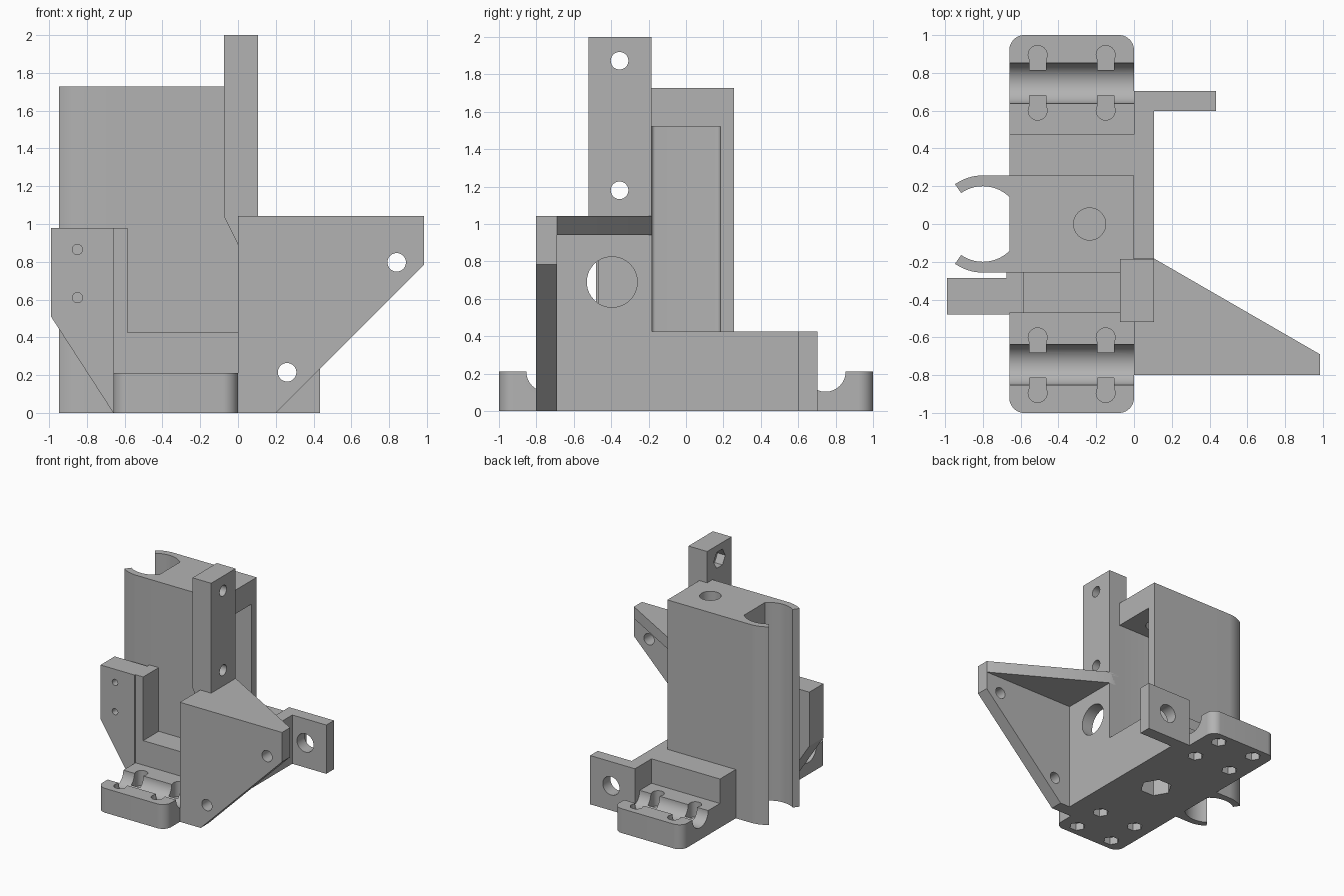
import bpy, bmesh
from math import sin, cos, radians, pi
from mathutils import Vector

cube = bpy.data.objects.get("Cube")
if cube:
    bpy.data.objects.remove(cube, do_unlink=True)

grey = bpy.data.materials.new("plain_grey")
grey.use_nodes = True
colour = (0.45, 0.45, 0.45, 1)
grey.diffuse_color = colour
grey.node_tree.nodes["Principled BSDF"].inputs["Base Color"].default_value = colour


def arc(cx, cy, r, a0, a1, n=16):
    return [(cx + r * cos(radians(a0 + (a1 - a0) * i / n)),
             cy + r * sin(radians(a0 + (a1 - a0) * i / n))) for i in range(n + 1)]


def disc(cx, cy, r, n=40):
    return arc(cx, cy, r, 0, 360, n)[:-1]


def rect(a0, a1, b0, b1):
    return [(a0, b0), (a1, b0), (a1, b1), (a0, b1)]


def prism(name, axis, pts, lo, hi):
    """Extrude a flat outline along an axis between lo and hi."""
    place = {"x": lambda a, b, h: Vector((h, a, b)),
             "y": lambda a, b, h: Vector((a, h, b)),
             "z": lambda a, b, h: Vector((a, b, h))}[axis]
    bm = bmesh.new()
    low = [bm.verts.new(place(a, b, lo)) for a, b in pts]
    high = [bm.verts.new(place(a, b, hi)) for a, b in pts]
    bm.faces.new(low)
    bm.faces.new(high)
    for i in range(len(pts)):
        j = (i + 1) % len(pts)
        bm.faces.new((low[i], low[j], high[j], high[i]))
    bmesh.ops.recalc_face_normals(bm, faces=bm.faces)
    mesh = bpy.data.meshes.new(name)
    bm.to_mesh(mesh)
    bm.free()
    mesh.materials.append(grey)
    obj = bpy.data.objects.new(name, mesh)
    bpy.context.scene.collection.objects.link(obj)
    return obj


def activate(obj):
    bpy.ops.object.select_all(action="DESELECT")
    obj.select_set(True)
    bpy.context.view_layer.objects.active = obj


def cut(obj, axis, pts, lo, hi):
    """Remove a prism from a part."""
    tool = prism("cutter", axis, pts, lo, hi)
    tool.hide_render = True
    activate(obj)
    mod = obj.modifiers.new("cut", "BOOLEAN")
    mod.operation = "DIFFERENCE"
    mod.solver = "EXACT"
    mod.object = tool
    bpy.ops.object.modifier_apply(modifier=mod.name)
    bpy.data.objects.remove(tool, do_unlink=True)


parts = []

# Base plate with rounded corners
r = 0.08
outline = (arc(-r, 1 - r, r, 0, 90) + arc(-0.66 + r, 1 - r, r, 90, 180)
           + arc(-0.66 + r, -1 + r, r, 180, 270) + arc(-r, -1 + r, r, 270, 360))
base = prism("base_plate", "z", outline, 0, 0.212)
parts.append(base)

# Rod grooves, bolt holes, slots and nut pockets at both ends
for s in (-1, 1):
    cut(base, "x", disc(s * 0.745, 0.212, 0.108, 48), -0.8, 0.2)
    for x in (-0.51, -0.15):
        for y, inner in ((0.6, 0.68), (0.895, 0.815)):
            cut(base, "z", disc(x, s * y, 0.05, 24), 0.08, 0.4)
            cut(base, "z", rect(x - 0.043, x + 0.043, *sorted((s * y, s * inner))), 0.08, 0.4)
            cut(base, "z", disc(x, s * y, 0.065, 6), -0.1, 0.065)
cut(base, "z", disc(-0.235, 0, 0.13, 6), -0.1, 0.15)

# Lower block and side wall of the foot
parts.append(prism("lower_block", "z", rect(-0.66, 0, -0.47, 0.475), 0.21, 0.425))
parts.append(prism("foot_wall", "x", rect(-0.7, 0.6, 0, 0.425), 0, 0.105))

# Tower with side pocket and vertical bore
tower = prism("tower", "z", rect(-0.66, 0, -0.257, 0.257), 0.42, 1.727)
c = 0.02
pocket = [(0.1, -0.183), (0.1, 0.183)] + arc(-0.42 + c, 0.183 - c, c, 90, 180, 6) \
    + arc(-0.42 + c, -0.183 + c, c, 180, 270, 6)
cut(tower, "z", pocket, 0.3, 1.52)
cut(tower, "z", disc(-0.235, 0, 0.085), 1.4, 1.9)
parts.append(tower)

# Curved clip jaws running the full height
jaw = arc(-0.8, 0, 0.257, 125, 90) + [(-0.64, 0.257), (-0.64, 0.143)] + arc(-0.8, 0, 0.2, 45.6, 125)
for s, side in ((1, "back"), (-1, "front")):
    parts.append(prism(side + "_clip_jaw", "z", [(x, s * y) for x, y in jaw], 0, 1.727))

# Side bracket with two small holes
bracket = prism("side_bracket", "y", [(-0.66, 0), (-0.66, 0.98), (-0.99, 0.98), (-0.99, 0.51)], -0.48, -0.285)
for z in (0.61, 0.865):
    cut(bracket, "y", disc(-0.85, z, 0.027, 24), -0.6, -0.1)
parts.append(bracket)
parts.append(prism("bracket_rib", "z", rect(-0.675, -0.585, -0.47, -0.25), 0.21, 0.98))

# Triangular front plate with two bolt holes
plate = prism("front_plate", "y", [(0, 0), (0.2, 0), (0.985, 0.785), (0.985, 1.042), (0, 1.042)], -0.8, -0.69)
for x, z in ((0.84, 0.797), (0.26, 0.215)):
    cut(plate, "y", disc(x, z, 0.049), -1, -0.5)
parts.append(plate)

# Gusset on top and the upright wall with its large hole
parts.append(prism("top_gusset", "z",
                   [(0, -0.7), (0, -0.182), (0.105, -0.182), (0.985, -0.69), (0.985, -0.7)], 0.94, 1.042))
wall = prism("upright_wall", "x", rect(-0.7, -0.182, 0, 1.042), 0, 0.105)
cut(wall, "x", disc(-0.395, 0.69, 0.135), -0.2, 0.3)
parts.append(wall)

# Tall post with tapered support, cross holes and nut pockets
post = prism("tall_post", "y",
             [(-0.075, 2), (-0.075, 1.042), (0, 0.89), (0.1, 0.89), (0.105, 1.04), (0.105, 2)], -0.52, -0.184)
for z in (1.18, 1.872):
    cut(post, "x", disc(-0.355, z, 0.047), -0.3, 0.3)
    cut(post, "x", disc(-0.355, z, 0.08, 6), -0.3, 0.0)
parts.append(post)

# Rear mounting tab
tab = prism("rear_tab", "y", rect(0, 0.433, 0, 0.425), 0.598, 0.703)
cut(tab, "y", disc(0.23, 0.215, 0.08), 0.4, 0.9)
parts.append(tab)

for part in parts:
    activate(part)
    bpy.ops.object.shade_smooth_by_angle(angle=pi / 6)
